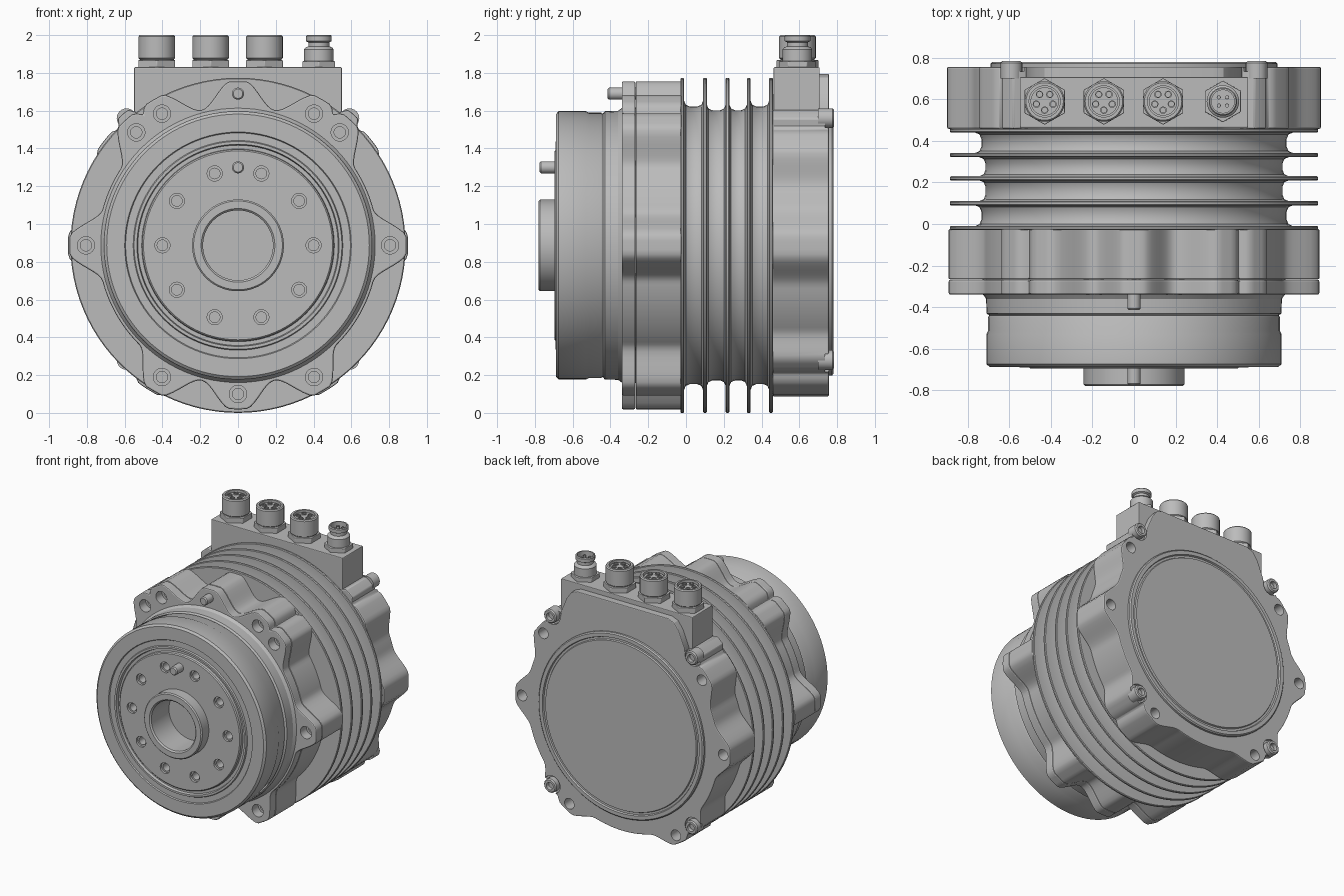
import bpy, bmesh
from math import pi, sin, cos, radians
from mathutils import Matrix, Vector

if "Cube" in bpy.data.objects:
    bpy.data.objects.remove(bpy.data.objects["Cube"])

AXIS = 0.887  # height of the main axis

metal = bpy.data.materials.new("grey metal")
metal.use_nodes = True
GREY = (0.5, 0.5, 0.5, 1)
metal.diffuse_color = GREY
metal.node_tree.nodes["Principled BSDF"].inputs["Base Color"].default_value = GREY


def finish(name, bm):
    bmesh.ops.recalc_face_normals(bm, faces=bm.faces)
    mesh = bpy.data.meshes.new(name)
    bm.to_mesh(mesh)
    bm.free()
    mesh.materials.append(metal)
    obj = bpy.data.objects.new(name, mesh)
    bpy.context.collection.objects.link(obj)
    smooth(obj)
    return obj


def activate(obj):
    bpy.ops.object.select_all(action='DESELECT')
    obj.select_set(True)
    bpy.context.view_layer.objects.active = obj


def smooth(obj):
    activate(obj)
    bpy.ops.object.shade_smooth_by_angle(angle=radians(32))


def lathe(name, points, origin=(0, 0, AXIS), axis='Y', steps=96):
    """Spin (radius, position along axis) points."""
    bm = bmesh.new()
    place = (lambda r, h: (r, h, 0)) if axis == 'Y' else (lambda r, h: (r, 0, h))
    verts = [bm.verts.new(Vector(place(r, h)) + Vector(origin)) for r, h in points]
    edges = [bm.edges.new(pair) for pair in zip(verts, verts[1:])]
    bmesh.ops.spin(bm, geom=verts + edges, cent=origin, steps=steps, angle=2 * pi,
                   axis=(0, 1, 0) if axis == 'Y' else (0, 0, 1))
    bmesh.ops.remove_doubles(bm, verts=bm.verts, dist=0.0004)
    return finish(name, bm)


def extrude(name, outline, start, end, axis='Y', bevel=0.008):
    """Extrude an outline of (x, z) along y, or of (x, y) along z."""
    bm = bmesh.new()
    place = (lambda a, b: (a, start, b)) if axis == 'Y' else (lambda a, b: (a, b, start))
    face = bm.faces.new([bm.verts.new(place(a, b)) for a, b in outline])
    new = bmesh.ops.extrude_face_region(bm, geom=[face], use_keep_orig=True)["geom"]
    depth = end - start
    bmesh.ops.translate(bm, verts=[v for v in new if isinstance(v, bmesh.types.BMVert)],
                        vec=(0, depth, 0) if axis == 'Y' else (0, 0, depth))
    obj = finish(name, bm)
    mod = obj.modifiers.new("Edge bevel", 'BEVEL')
    mod.width, mod.segments, mod.limit_method = bevel, 2, 'ANGLE'
    mod.angle_limit = radians(40)
    activate(obj)
    bpy.ops.object.modifier_apply(modifier=mod.name)
    smooth(obj)
    return obj


def drill(obj, spots, radius, y0, y1):
    """Cut round holes along y at the (x, z) spots."""
    bm = bmesh.new()
    for x, z in spots:
        bmesh.ops.create_cone(bm, cap_ends=True, segments=24, radius1=radius, radius2=radius,
                              depth=y1 - y0, matrix=Matrix.Translation((x, (y0 + y1) / 2, z))
                              @ Matrix.Rotation(pi / 2, 4, 'X'))
    cutter = finish("hole_cutter", bm)
    cutter.hide_render = True
    mod = obj.modifiers.new("Holes", 'BOOLEAN')
    mod.operation, mod.solver, mod.object = 'DIFFERENCE', 'EXACT', cutter
    activate(obj)
    bpy.ops.object.modifier_apply(modifier=mod.name)
    bpy.data.objects.remove(cutter)
    smooth(obj)


def polar(degrees, r):
    return r * cos(radians(degrees)), AXIS + r * sin(radians(degrees))


def lobed(base, lobes, steps=240):
    """Round outline with smooth bumps: (angle, tip radius, half width)."""
    outline = []
    for i in range(steps):
        a = i * 360 / steps
        r = base
        for centre, tip, width in lobes:
            d = abs((a - centre + 180) % 360 - 180) / width
            if d < 1:
                r = max(r, base + (tip - base) * min(1, 0.58 * (1 + cos(pi * d))))
        outline.append(polar(a, r))
    return outline


# Output body with central hub, face grooves and bolt circle
output = lathe("output_body", [
    (0, -0.56), (0.185, -0.56), (0.185, -0.77), (0.195, -0.78), (0.235, -0.78),
    (0.243, -0.772), (0.243, -0.695), (0.5, -0.695), (0.507, -0.688), (0.51, -0.67),
    (0.53, -0.67), (0.535, -0.69), (0.55, -0.69), (0.555, -0.68), (0.595, -0.68),
    (0.6, -0.688), (0.695, -0.688), (0.71, -0.675), (0.71, -0.53), (0.703, -0.515),
    (0.703, -0.45), (0.697, -0.44), (0.71, -0.43), (0.712, -0.36), (0.73, -0.335),
    (0.73, -0.2), (0, -0.2)])
bolt_circle = [polar(36 * i, 0.4) for i in range(10)]
drill(output, bolt_circle, 0.04, -0.8, -0.678)
drill(output, bolt_circle, 0.028, -0.7, -0.6)

# Locating pins
for name, z, y0, y1 in (("output_pin", 1.3, -0.775, -0.65), ("flange_pin", 1.69, -0.415, -0.2)):
    lathe(name, [(0, y0), (0.025, y0), (0.032, y0 + 0.008), (0.032, y1), (0, y1)],
          origin=(0, 0, z), steps=24)

# Scalloped mounting flange in two layers
flange_holes = [0, 48, 60, 120, 132, 180, 240, 270, 300]
lobes = [(a, 0.892, 15) for a in flange_holes if a != 270] + [(90, 0.868, 15), (270, 0.868, 15)]
outline = lobed(0.742, lobes)
spots = [polar(a, 0.787 if a == 270 else 0.805) for a in flange_holes]
front_plate = extrude("flange_front_plate", outline, -0.34, -0.268)
drill(front_plate, spots, 0.046, -0.4, -0.2)
rear_plate = extrude("flange_rear_plate", outline, -0.266, -0.025, bevel=0.005)
drill(rear_plate, spots, 0.03, -0.3, -0.12)

# Finned cooling barrel
fins = [-0.03, 0.09, 0.21, 0.322, 0.44]
cores = [0.735, 0.715, 0.715, 0.735]
barrel = [(0, fins[0])]
for i, y in enumerate(fins):
    if i:
        barrel += [(cores[i - 1], y - 0.03), (cores[i - 1] + 0.009, y - 0.009),
                   (cores[i - 1] + 0.03, y)]
    barrel += [(0.882, y), (0.887, y + 0.005), (0.887, y + 0.015), (0.882, y + 0.02)]
    if i < len(cores):
        barrel += [(cores[i] + 0.03, y + 0.02), (cores[i] + 0.009, y + 0.029),
                   (cores[i], y + 0.05)]
lathe("cooling_barrel", barrel + [(0, fins[-1] + 0.02)])

# Rear housing with lobes for mounting holes and cover screws
screw_spots = [(s * 0.59, z) for s in (-1, 1) for z in (0.28, 1.56)]
rear_lobes = [(a, 0.9, 16) for a in (0, 38, 142, 180, 238, 302)]
rear_lobes += [(48.7, 0.925, 9), (131.3, 0.925, 9), (226, 0.885, 12), (314, 0.885, 12)]
housing = extrude("rear_housing", lobed(0.8, rear_lobes), 0.458, 0.757)
drill(housing, [polar(a, 0.84) for a in (0, 38, 142, 180, 238, 302)], 0.04, 0.66, 0.8)
drill(housing, screw_spots, 0.068, 0.735, 0.8)

# Connector block and the cover shoulder behind it
extrude("connector_block", [(-0.55, 1.4), (0.55, 1.4), (0.55, 1.83), (-0.55, 1.83)],
        0.464, 0.708, bevel=0.006)
shoulder = [(0.5, 1.4), (0.52, 1.6), (0.47, 1.72), (0.43, 1.775), (0.38, 1.795)]
extrude("cover_shoulder", shoulder + [(-x, z) for x, z in reversed(shoulder)],
        0.7, 0.757, bevel=0.006)

# Round rear cover
lathe("rear_cover", [(0, 0.74), (0.69, 0.74), (0.69, 0.772), (0.682, 0.78), (0.655, 0.78),
                     (0.65, 0.768), (0.635, 0.768), (0.63, 0.778), (0, 0.778)])

# Cover screws with socket heads
for i, (x, z) in enumerate(screw_spots):
    lathe(f"cover_screw_{i + 1}", [(0, 0.7), (0.052, 0.7), (0.052, 0.776), (0.044, 0.784),
                                   (0.028, 0.784), (0.026, 0.758), (0, 0.758)],
          origin=(x, 0, z), steps=24)


def hexagon(x, y, r):
    return [(x + r * sin(i * pi / 3), y + r * cos(i * pi / 3)) for i in range(6)]


def contacts(name, x, y, count, ring, radius, z0, z1):
    for i in range(count):
        a = 2 * pi * (i + 0.5) / count
        lathe(f"{name}_contact_{i + 1}",
              [(0, z0), (radius, z0), (radius, z1), (radius * 0.7, z1),
               (radius * 0.7, z0 + 0.003), (0, z0 + 0.003)],
              origin=(x + ring * sin(a), y + ring * cos(a), 0), axis='Z', steps=12)


# Three wide sockets and one slim plug along the top
ROW = 0.59
for i, x in enumerate((-0.43, -0.145, 0.14)):
    name = f"socket_{i + 1}"
    extrude(name + "_nut", hexagon(x, ROW, 0.112), 1.825, 1.868, axis='Z', bevel=0.004)
    lathe(name, [(0, 1.84), (0.09, 1.84), (0.09, 1.872), (0.097, 1.878), (0.097, 1.992),
                 (0.09, 2), (0.075, 2), (0.075, 1.955), (0.068, 1.955), (0.068, 1.985),
                 (0, 1.985)], origin=(x, ROW, 0), axis='Z', steps=40)
    contacts(name, x, ROW, 5, 0.042, 0.018, 1.98, 1.993)

extrude("plug_nut", hexagon(0.428, ROW, 0.1), 1.825, 1.862, axis='Z', bevel=0.004)
lathe("plug", [(0, 1.84), (0.078, 1.84), (0.078, 1.925), (0.07, 1.935), (0.056, 1.94),
               (0.056, 1.962), (0.068, 1.968), (0.068, 1.994), (0.063, 2), (0.055, 2),
               (0.055, 1.93), (0, 1.93)], origin=(0.428, ROW, 0), axis='Z', steps=40)
contacts("plug", 0.428, ROW, 4, 0.028, 0.01, 1.925, 1.98)
